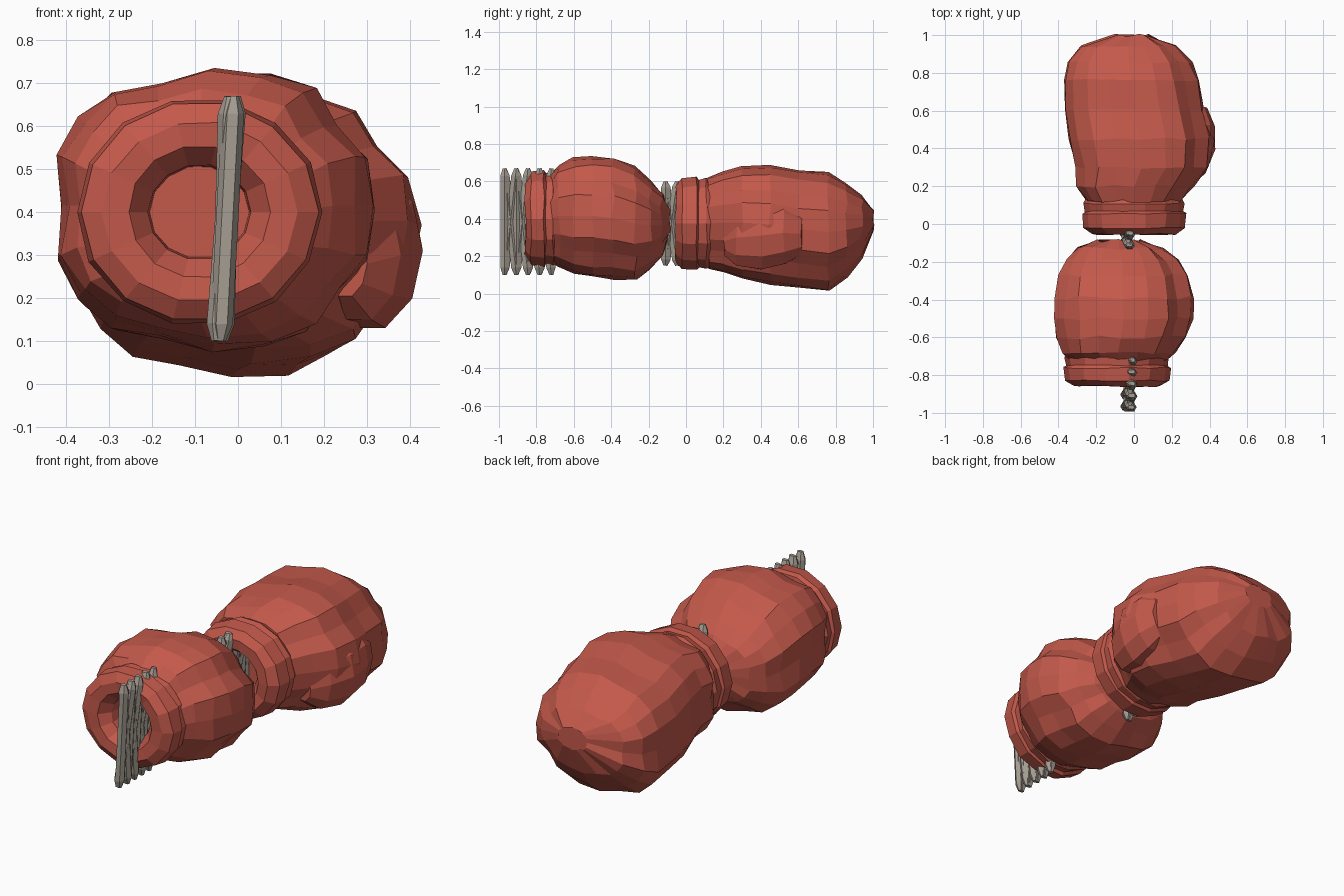
import bpy, bmesh, math, random
from mathutils import Vector

if "Cube" in bpy.data.objects:
    bpy.data.objects.remove(bpy.data.objects["Cube"])

random.seed(4)


def material(name, col):
    m = bpy.data.materials.new(name)
    m.diffuse_color = (*col, 1)
    m.use_nodes = True
    m.node_tree.nodes["Principled BSDF"].inputs["Base Color"].default_value = m.diffuse_color
    return m


RED = material("red_leather", (0.55, 0.1, 0.07))
GREY = material("grey_lace", (0.38, 0.34, 0.29))


def finish(bm, name, mat):
    bmesh.ops.recalc_face_normals(bm, faces=bm.faces)
    me = bpy.data.meshes.new(name)
    bm.to_mesh(me)
    bm.free()
    me.materials.append(mat)
    ob = bpy.data.objects.new(name, me)
    bpy.context.collection.objects.link(ob)
    return ob


def loft(name, rings, sides, groove=0.0, jitter=0.0, power=1.0):
    """Rings along y, each given as (y, left, right, bottom, top)."""
    bm = bmesh.new()
    loops = []
    for y, l, r, b, t in rings:
        loop = []
        for i in range(sides):
            a = 2 * math.pi * i / sides
            c, s = math.cos(a), math.sin(a)
            k = 1 - groove if groove and i % 4 == 2 else 1
            k += random.uniform(-jitter, jitter)
            x = (l + r) / 2 + (r - l) / 2 * k * math.copysign(abs(c) ** power, c)
            z = (b + t) / 2 + (t - b) / 2 * k * math.copysign(abs(s) ** power, s)
            loop.append(bm.verts.new((x, y + random.uniform(-jitter, jitter) * 0.4, max(z, 0))))
        loops.append(loop)
    for p, q in zip(loops, loops[1:]):
        for i in range(sides):
            j = (i + 1) % sides
            bm.faces.new((p[i], p[j], q[j], q[i]))
    bm.faces.new(loops[0])
    bm.faces.new(loops[-1])
    return finish(bm, name, RED)


def cuff(name, y, x, z, r, depth):
    # padded roll, turning in to a closed wrist opening
    prof = [(depth, 0.86), (depth * 0.75, 0.97), (depth * 0.55, 0.94), (depth * 0.5, 1.0),
            (depth * 0.15, 0.97), (0, 0.8), (0.005, 0.58), (0.06, 0.42), (0.17, 0.4)]
    rings = [(y + d, x - r * k, x + r * k, z - r * k * 0.93, z + r * k * 0.93) for d, k in prof]
    return loft(name, rings, 14, jitter=0.012)


def laces(name, x, y0, y1, z0, z1, n):
    # zigzag cords with pointed ends crossing in one upright plane
    bm = bmesh.new()

    def cord(a, b, w):
        a, b = Vector(a), Vector(b)
        d = (b - a).normalized()
        u, v = Vector((1, 0, 0)), d.cross(Vector((1, 0, 0)))
        loops = []
        for f, k in ((0, 0.45), (0.07, 1), (0.93, 1), (1, 0.45)):
            loops.append([bm.verts.new(a.lerp(b, f) + (u * math.cos(t) + v * math.sin(t)) * w * k)
                          for t in (math.pi / 3 * i for i in range(6))])
        for p, q in zip(loops, loops[1:]):
            for i in range(6):
                bm.faces.new((p[i], p[(i + 1) % 6], q[(i + 1) % 6], q[i]))
        bm.faces.new(loops[0])
        bm.faces.new(loops[-1])

    step = (y1 - y0) / n
    for i in range(n + 1):
        y = y0 + i * step
        cord((x - 0.02, y, z0), (x + 0.01, y, z1), 0.026)
        if i < n:
            cord((x - 0.03, y, z0), (x + 0.015, y + step, z1), 0.026)
            cord((x - 0.015, y + step, z0), (x, y, z1), 0.026)
    finish(bm, name, GREY)


# front glove
loft("front_glove_body", [
    (-0.72, -0.34, 0.17, 0.17, 0.64), (-0.68, -0.39, 0.22, 0.14, 0.69),
    (-0.60, -0.42, 0.28, 0.10, 0.73), (-0.50, -0.43, 0.32, 0.09, 0.74),
    (-0.39, -0.43, 0.31, 0.08, 0.73), (-0.27, -0.41, 0.29, 0.07, 0.68),
    (-0.19, -0.37, 0.24, 0.13, 0.60), (-0.13, -0.31, 0.16, 0.19, 0.54),
    (-0.09, -0.20, 0.04, 0.28, 0.46)], 20, 0.07, 0.025, 0.88)
cuff("front_glove_cuff", -0.86, -0.09, 0.40, 0.285, 0.20)
laces("front_glove_laces", -0.02, -0.97, -0.72, 0.10, 0.67, 4)

# back glove
loft("back_glove_body", [
    (0.12, -0.26, 0.25, 0.13, 0.62), (0.20, -0.32, 0.32, 0.11, 0.65),
    (0.30, -0.32, 0.40, 0.08, 0.68), (0.45, -0.36, 0.42, 0.05, 0.69),
    (0.60, -0.38, 0.38, 0.03, 0.66), (0.76, -0.38, 0.35, 0.01, 0.65),
    (0.86, -0.36, 0.31, 0.09, 0.59), (0.94, -0.29, 0.22, 0.19, 0.53),
    (1.00, -0.10, 0.08, 0.33, 0.45)], 20, 0.07, 0.02, 0.88)
cuff("back_glove_cuff", -0.055, 0.0, 0.375, 0.275, 0.22)
laces("back_glove_laces", -0.03, -0.11, 0.14, 0.15, 0.60, 4)

# thumb of the back glove, folded along its right side
loft("back_glove_thumb", [
    (0.20, 0.20, 0.30, 0.20, 0.36), (0.27, 0.18, 0.38, 0.14, 0.46),
    (0.40, 0.18, 0.43, 0.12, 0.50), (0.52, 0.18, 0.43, 0.15, 0.50),
    (0.62, 0.20, 0.39, 0.20, 0.44)], 10, 0, 0.02)
